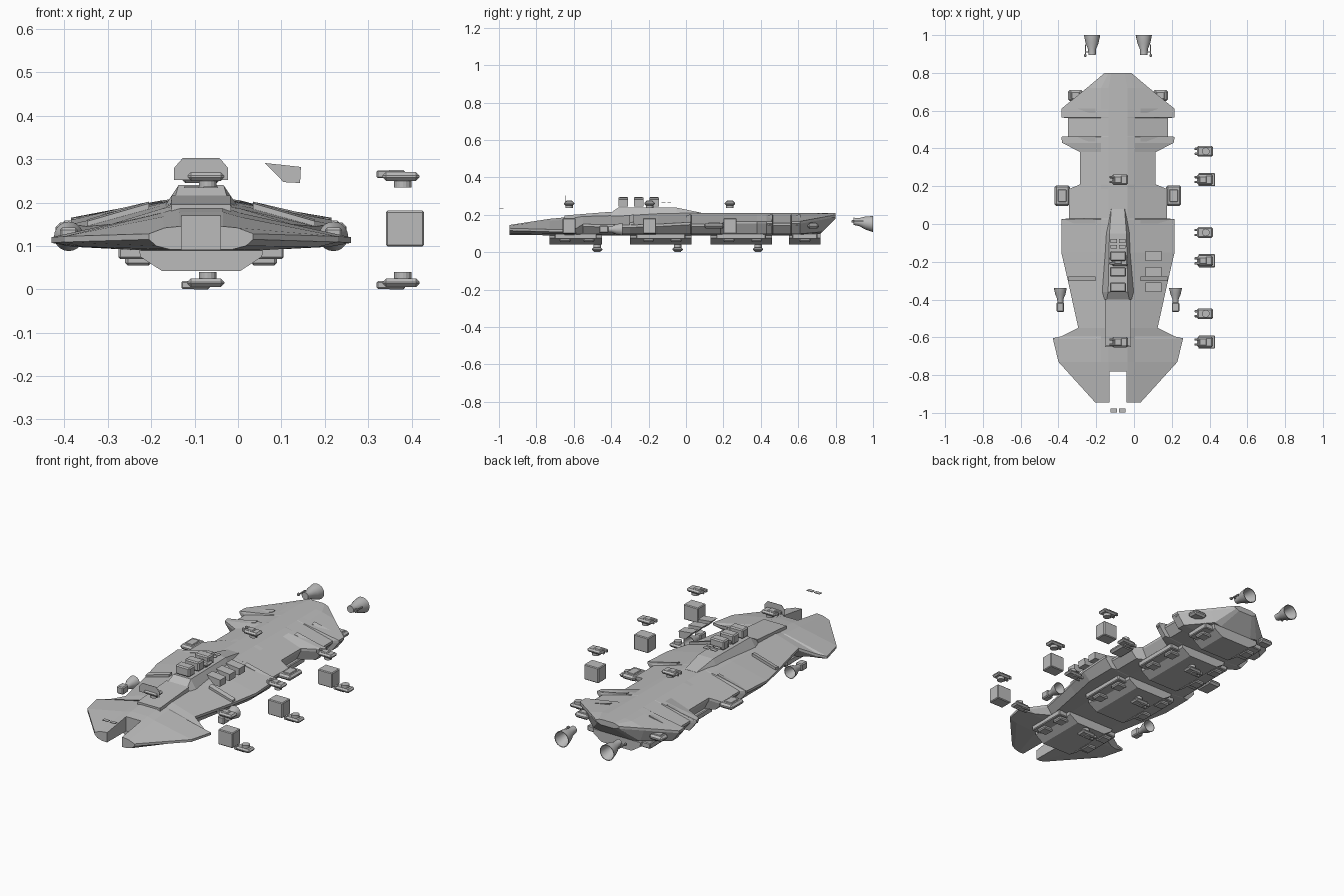
import bpy, bmesh, math
from mathutils import Matrix, Vector

cube = bpy.data.objects.get("Cube")
if cube:
    bpy.data.objects.remove(cube, do_unlink=True)

CX = -0.085  # centre line of the ship

grey = bpy.data.materials.new("hull_grey")
grey.use_nodes = True
colour = (0.5, 0.5, 0.5, 1)
grey.diffuse_color = colour
grey.node_tree.nodes["Principled BSDF"].inputs["Base Color"].default_value = colour


def finish(name, bm, bevel=0):
    bmesh.ops.recalc_face_normals(bm, faces=bm.faces)
    if bevel:
        bmesh.ops.bevel(bm, geom=bm.edges[:], offset=bevel, segments=1, affect='EDGES')
    mesh = bpy.data.meshes.new(name)
    bm.to_mesh(mesh)
    bm.free()
    mesh.materials.append(grey)
    obj = bpy.data.objects.new(name, mesh)
    bpy.context.collection.objects.link(obj)
    return obj


def box(name, centre, size, bevel=0.0):
    bm = bmesh.new()
    bmesh.ops.create_cube(bm, size=1)
    bmesh.ops.scale(bm, vec=size, verts=bm.verts)
    bmesh.ops.translate(bm, vec=centre, verts=bm.verts)
    return finish(name, bm, bevel)


def loft(name, rings, capped=True, closed=True):
    """Skin a list of equal-length rings of points."""
    bm = bmesh.new()
    rows = [[bm.verts.new(p) for p in ring] for ring in rings]
    count = len(rows[0])
    for a, b in zip(rows, rows[1:]):
        for i in range(count if closed else count - 1):
            j = (i + 1) % count
            bm.faces.new((a[i], a[j], b[j], b[i]))
    if capped:
        bm.faces.new(rows[0])
        bm.faces.new(rows[-1])
    return finish(name, bm)


def mirrored(half, y):
    """Full ring from a half section of (offset, height) points."""
    right = [(CX + x, y, z) for x, z in half]
    left = [(CX - x, y, z) for x, z in reversed(half)]
    return right + left


def hull_section(y, w, top, edge, bottom):
    shoulder = top - (top - edge) * 0.2
    half = [(min(0.05, w * 0.5), top), (min(0.09, w * 0.7), shoulder),
            (w, edge), (w, edge - 0.013), (w * 0.86, bottom + 0.008),
            (min(0.14, w * 0.6), bottom)]
    return mirrored(half, y)


# Main hull: y, half width, top height, edge height, bottom height
stations = [
    (-0.945, 0.12, 0.145, 0.128, 0.092), (-0.73, 0.315, 0.178, 0.122, 0.09),
    (-0.605, 0.345, 0.19, 0.12, 0.09), (-0.595, 0.30, 0.19, 0.122, 0.09),
    (-0.55, 0.21, 0.195, 0.15, 0.09), (-0.30, 0.265, 0.205, 0.145, 0.09),
    (-0.15, 0.30, 0.21, 0.15, 0.09), (0.025, 0.30, 0.21, 0.16, 0.09),
    (0.03, 0.26, 0.21, 0.15, 0.09), (0.185, 0.26, 0.21, 0.15, 0.09),
    (0.21, 0.20, 0.21, 0.165, 0.09), (0.38, 0.20, 0.21, 0.165, 0.09),
    (0.43, 0.295, 0.21, 0.165, 0.09), (0.46, 0.30, 0.21, 0.165, 0.09),
    (0.464, 0.265, 0.21, 0.155, 0.09), (0.56, 0.265, 0.21, 0.155, 0.09),
    (0.564, 0.30, 0.21, 0.165, 0.09), (0.61, 0.30, 0.21, 0.165, 0.09),
    (0.72, 0.165, 0.21, 0.185, 0.10), (0.80, 0.07, 0.21, 0.2, 0.18)]
hull = loft("main_hull", [hull_section(*s) for s in stations])

# Slot between the two bow prongs
cutter = box("bow_slot_cutter", (CX, -0.88, 0.12), (0.09, 0.2, 0.3))
cutter.hide_render = True
cut = hull.modifiers.new("bow_slot", 'BOOLEAN')
cut.operation, cut.solver, cut.object = 'DIFFERENCE', 'EXACT', cutter
bpy.context.view_layer.objects.active = hull
bpy.ops.object.modifier_apply(modifier=cut.name)
bpy.data.objects.remove(cutter, do_unlink=True)

# Raised spine deck and the lower deck in front of it
def deck(name, rows):
    loft(name, [mirrored([(t, z), (b, low)], y) for y, t, b, z, low in rows])

deck("spine_deck", [(-0.40, 0.06, 0.075, 0.212, 0.19), (-0.36, 0.052, 0.085, 0.24, 0.19),
                    (-0.05, 0.045, 0.07, 0.238, 0.19), (0.08, 0.035, 0.05, 0.211, 0.19)])
deck("fore_deck", [(-0.65, 0.068, 0.07, 0.196, 0.17), (-0.40, 0.068, 0.07, 0.216, 0.19)])

# Stepped armour plates lying over the wings
for side in (-1, 1):
    for y, w in ((-0.29, 0.262), (0.015, 0.295), (0.45, 0.295), (0.6, 0.295)):
        inner, outer = CX + side * 0.12, CX + side * w
        rings = []
        for py, lift in ((y - 0.012, 0.002), (y + 0.012, 0.006)):
            z0, z1 = 0.196 + lift, 0.155 + lift
            rings.append([(inner, py, z0), (outer, py, z1),
                          (outer, py, z1 - 0.015), (inner, py, z0 - 0.015)])
        loft("wing_plate", rings)

# Keel sections with stepped blocks and ventral boxes
for y0, y1 in ((-0.73, -0.45), (-0.30, 0.03), (0.13, 0.46), (0.55, 0.72)):
    keel = [(0.09, 0.042), (0.14, 0.075), (0.145, 0.1)]
    loft("keel_section", [mirrored(keel, y) for y in (y0, y1)])
    middle, length = (y0 + y1) / 2, y1 - y0
    for side in (-1, 1):
        box("keel_shelf", (CX + side * 0.155, middle, 0.085), (0.07, length * 0.8, 0.03), 0.004)
        spots = (0.3, 0.75) if length > 0.2 else (0.5,)
        for t in spots:
            box("ventral_box", (CX + side * 0.145, y0 + length * t, 0.077),
                (0.06, 0.06, 0.044), 0.006)

# Side pods
for side in (-1, 1):
    for x, y, length in ((0.295, 0.15, 0.11), (0.225, 0.68, 0.06)):
        box("side_pod", (CX + side * x, y, 0.14), (0.08, length, 0.028), 0.01)
        box("side_pod_cap", (CX + side * x, y, 0.153), (0.045, length * 0.6, 0.01), 0.003)


# Bell nozzles: radius along a path, drawn as a thin double wall
def bell(name, x, y, z, radius, length, drop):
    profile = [(0.0, 0.02), (0.0, 0.45), (0.3, 0.5), (0.6, 0.8), (1.0, 1.0),
               (1.0, 0.92), (0.6, 0.7), (0.3, 0.4), (0.25, 0.02)]
    rings = []
    for t, r in profile:
        turn = [math.tau * i / 20 for i in range(20)]
        rings.append([(x + radius * r * math.cos(a), y + length * t,
                       z - drop * t + radius * r * math.sin(a)) for a in turn])
    obj = loft(name, rings)
    for face in obj.data.polygons:
        face.use_smooth = True
    obj.data.set_sharp_from_angle(angle=math.radians(35))


for side in (-1, 1):
    engine_x, thruster_x = CX + side * 0.137, CX + side * 0.305
    bell("main_engine", engine_x, 0.895, 0.165, 0.043, 0.105, 0.015)
    box("engine_strut", (engine_x + side * 0.035, 0.92, 0.165), (0.006, 0.06, 0.006))
    box("engine_brace", (engine_x + side * 0.025, 0.91, 0.165), (0.025, 0.006, 0.006))
    box("engine_knob", (engine_x + side * 0.036, 0.892, 0.165), (0.014, 0.014, 0.014), 0.003)
    bell("side_thruster", thruster_x, -0.42, 0.122, 0.034, 0.08, 0)
    box("thruster_mount", (thruster_x, -0.44, 0.122), (0.04, 0.05, 0.04), 0.005)


# Turrets: a round foot, a bevelled body and twin barrels facing sideways
def turret(x, y, z, up):
    bm = bmesh.new()
    bmesh.ops.create_cone(bm, cap_ends=True, segments=16, radius1=0.02, radius2=0.02,
                          depth=0.02, matrix=Matrix.Translation((x, y, z + up * 0.01)))
    finish("turret_foot", bm)
    box("turret_body", (x - 0.004, y, z + up * 0.025), (0.085, 0.056, 0.02), 0.008)
    box("turret_housing", (x - 0.015, y, z + up * 0.033), (0.04, 0.038, 0.014), 0.004)
    for side in (-1, 1):
        box("turret_barrel", (x - 0.038, y + side * 0.013, z + up * 0.03),
            (0.045, 0.012, 0.018), 0.003)


for x in (-0.07, 0.38):
    for y in (-0.625, -0.195, 0.235):
        turret(x, y, 0.235, 1)
        turret(x, y + 0.15, 0.04, -1)

# Detached cargo cubes
for y in (-0.625, -0.195, 0.235):
    box("cargo_cube", (0.385, y, 0.14), (0.088, 0.07, 0.083), 0.004)

# Launcher boxes on the spine and slanted ones beside it
for y in (-0.335, -0.253, -0.17):
    box("launcher_box", (CX, y, 0.27), (0.085, 0.052, 0.05), 0.006)
    slant = [(0.062, 0.291), (0.145, 0.282), (0.143, 0.245), (0.105, 0.247)]
    loft("slanted_launcher", [[(x, py, z) for x, z in slant]
                              for py in (y - 0.026, y + 0.026)])

# Bridge screen and small window plates
screen = [(0.042, 0.303), (0.062, 0.28), (0.062, 0.252)]
loft("bridge_screen", [mirrored(screen, y) for y in (-0.646, -0.644)])
for side in (-1, 1):
    for y, z in ((-0.12, 0.265), (-0.09, 0.265), (-0.987, 0.235)):
        box("window_plate", (CX + side * 0.022, y, z), (0.034, 0.02, 0.003))
